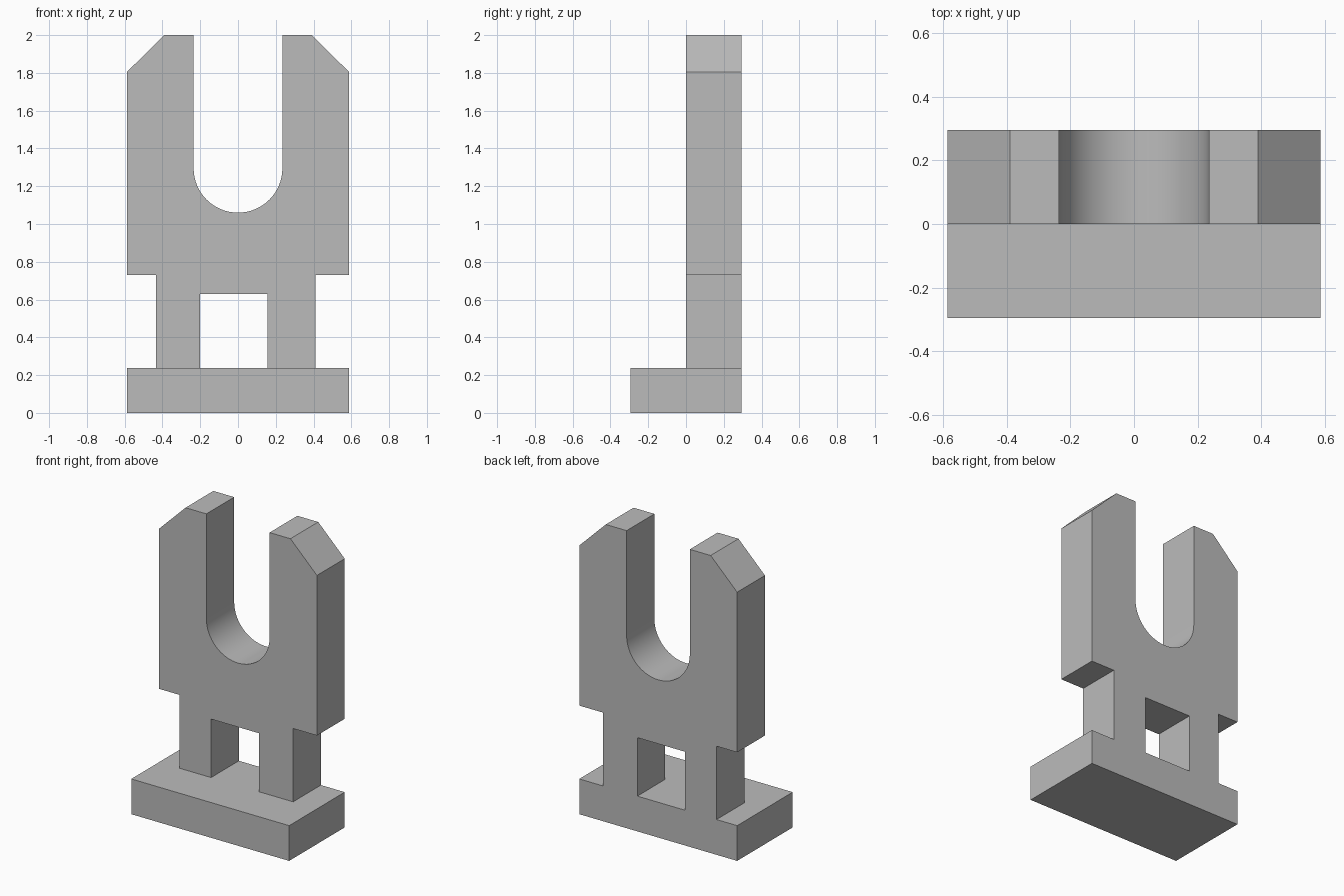
import bpy
import bmesh
import math

default = bpy.data.objects.get("Cube")
if default:
    bpy.data.objects.remove(default, do_unlink=True)

grey = bpy.data.materials.new("plain_grey")
grey.use_nodes = True
colour = (0.5, 0.5, 0.5, 1)
grey.diffuse_color = colour
grey.node_tree.nodes["Principled BSDF"].inputs["Base Color"].default_value = colour


def extrude_profile(name, points, y_front, y_back):
    """Extrude an x-z outline from y_front to y_back."""
    bm = bmesh.new()
    face = bm.faces.new([bm.verts.new((x, y_front, z)) for x, z in points])
    result = bmesh.ops.extrude_face_region(bm, geom=[face])
    moved = [v for v in result["geom"] if isinstance(v, bmesh.types.BMVert)]
    bmesh.ops.translate(bm, verts=moved, vec=(0, y_back - y_front, 0))
    bmesh.ops.recalc_face_normals(bm, faces=bm.faces)
    mesh = bpy.data.meshes.new(name)
    bm.to_mesh(mesh)
    bm.free()
    mesh.materials.append(grey)
    obj = bpy.data.objects.new(name, mesh)
    bpy.context.collection.objects.link(obj)
    bpy.ops.object.select_all(action="DESELECT")
    obj.select_set(True)
    bpy.context.view_layer.objects.active = obj
    bpy.ops.object.shade_smooth_by_angle(angle=math.radians(30))
    return obj


half_width, depth, height = 0.587, 0.295, 2.0
base_top, shoulder, window_top = 0.237, 0.73, 0.63

# Base slab
extrude_profile("base", [(-half_width, 0), (half_width, 0),
                         (half_width, base_top), (-half_width, base_top)],
                -depth, depth)

# Rounded bottom of the slot, from right to left
radius, segments = 0.235, 32
slot = [(radius * math.cos(math.pi * i / segments),
         1.06 + radius - radius * math.sin(math.pi * i / segments))
        for i in range(segments + 1)]

# Forked upright standing on two legs
outline = [
    (-0.434, base_top), (-0.2, base_top), (-0.2, window_top),
    (0.155, window_top), (0.155, base_top), (0.41, base_top),
    (0.41, shoulder), (half_width, shoulder), (half_width, 1.806),
    (0.39, height), (radius, height),
    *slot,
    (-radius, height), (-0.39, height), (-half_width, 1.806),
    (-half_width, shoulder), (-0.434, shoulder),
]
extrude_profile("forked_upright", outline, 0, depth)
